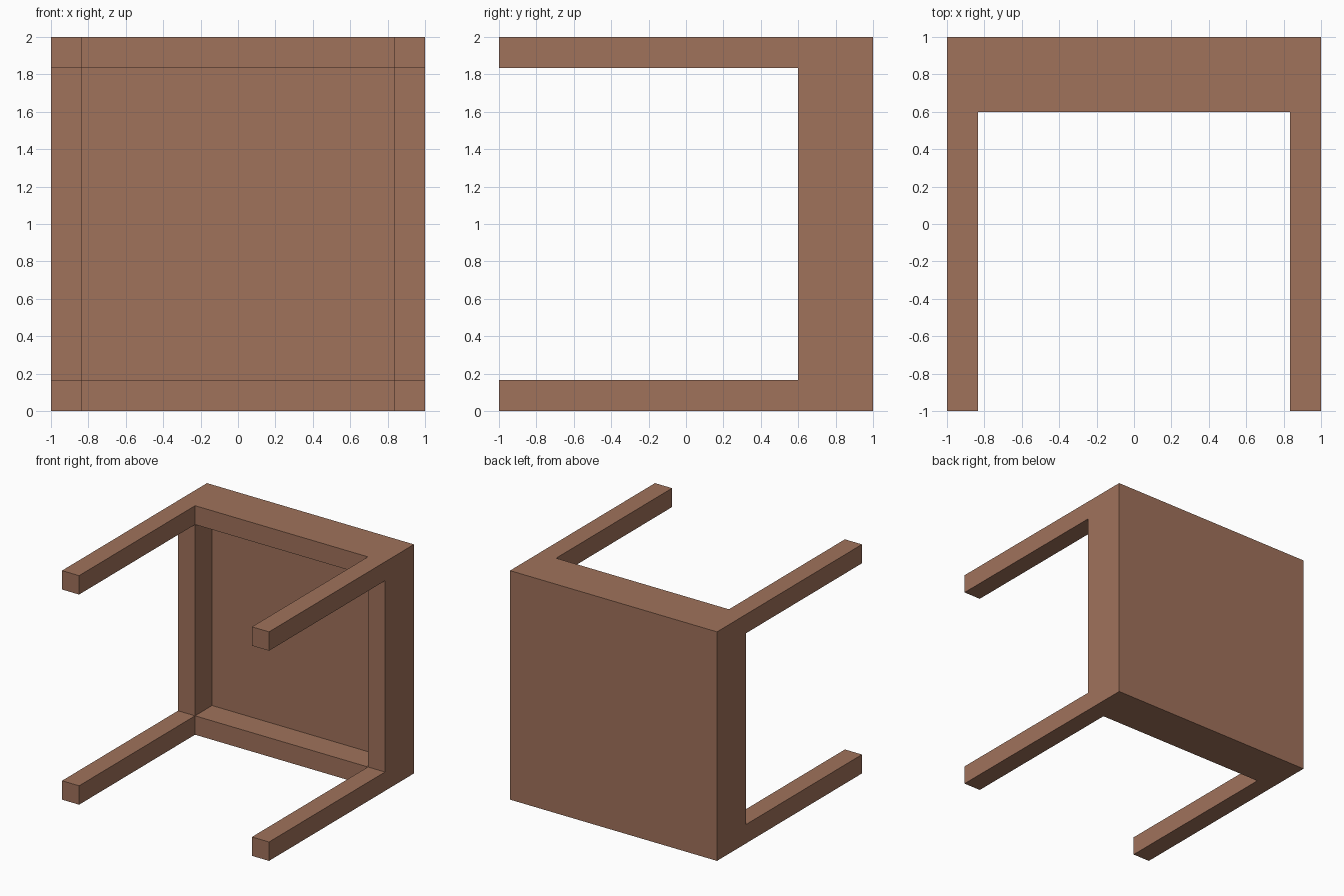
import bpy, bmesh
from mathutils import Vector

if "Cube" in bpy.data.objects:
    bpy.data.objects.remove(bpy.data.objects["Cube"])

LEG = 0.165      # leg and rim thickness
RIM_Y = 0.6      # front of the rim, where the legs start
INNER = 1 - LEG

bm = bmesh.new()


def pull(faces, y):
    """Extrude faces along y and return the new end faces."""
    ext = bmesh.ops.extrude_face_region(bm, geom=faces)["geom"]
    bmesh.ops.delete(bm, geom=faces, context="FACES")
    for v in (g for g in ext if isinstance(g, bmesh.types.BMVert)):
        v.co.y = y
    return [g for g in ext if isinstance(g, bmesh.types.BMFace)]


# 3 x 3 layout of the rim plane: corners carry legs, centre is the recess
ticks = [-1, -INNER, INNER, 1]
verts = [[bm.verts.new((x, RIM_Y, z + 1)) for x in ticks] for z in ticks]
cells = {}
for r in range(3):
    for c in range(3):
        cells[r, c] = bm.faces.new((verts[r][c], verts[r][c + 1],
                                    verts[r + 1][c + 1], verts[r + 1][c]))

# Slab body: outer walls and flat back
border = [e for e in bm.edges if e.is_boundary]
ext = bmesh.ops.extrude_edge_only(bm, edges=border)["geom"]
for v in (g for g in ext if isinstance(g, bmesh.types.BMVert)):
    v.co.y = 1
bm.faces.new([bm.verts.new(Vector(p)) for p in
              ((-1, 1, 0), (-1, 1, 2), (1, 1, 2), (1, 1, 0))])

# Recess under the slab, then the four legs
pull([cells[1, 1]], 1 - LEG)
for corner in ((0, 0), (0, 2), (2, 0), (2, 2)):
    pull([cells[corner]], -1)

bmesh.ops.remove_doubles(bm, verts=bm.verts, dist=1e-5)
bmesh.ops.holes_fill(bm, edges=[e for e in bm.edges if e.is_boundary])
# Merge coplanar faces
bmesh.ops.recalc_face_normals(bm, faces=bm.faces)
bmesh.ops.dissolve_limit(bm, angle_limit=0.01, verts=bm.verts, edges=bm.edges)

mesh = bpy.data.meshes.new("table")
bm.to_mesh(mesh)
bm.free()
table = bpy.data.objects.new("table", mesh)
bpy.context.collection.objects.link(table)

# Brown wood
wood = bpy.data.materials.new("wood")
wood.diffuse_color = (0.352, 0.168, 0.105, 1)
wood.use_nodes = True
wood.node_tree.nodes["Principled BSDF"].inputs["Base Color"].default_value = wood.diffuse_color
mesh.materials.append(wood)
